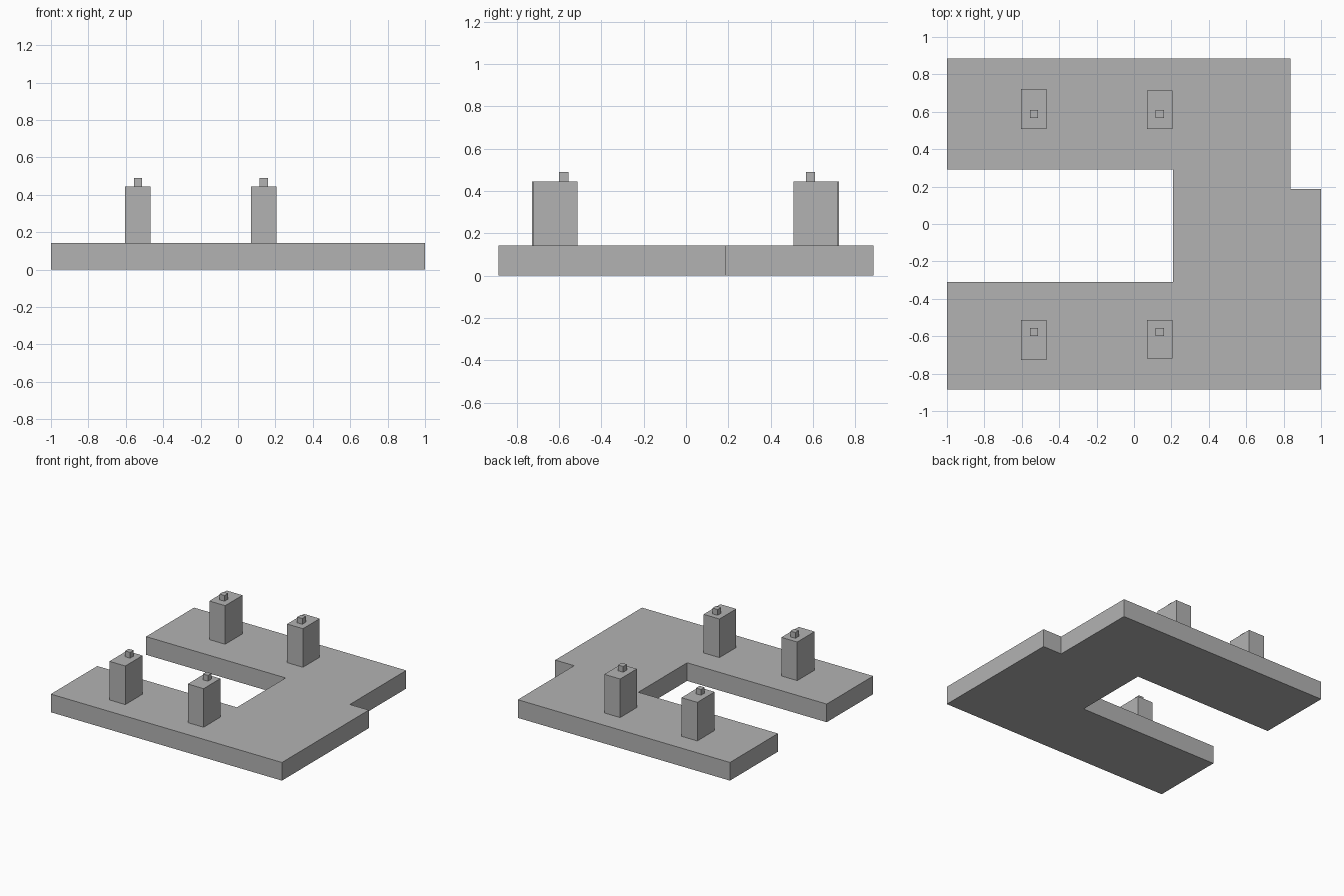
import bpy
import bmesh

default_cube = bpy.data.objects.get("Cube")
if default_cube:
    bpy.data.objects.remove(default_cube, do_unlink=True)

GREY = (0.45, 0.45, 0.45, 1.0)
grey = bpy.data.materials.new("plain_grey")
grey.use_nodes = True
grey.diffuse_color = GREY
for node in grey.node_tree.nodes:
    if node.type == "BSDF_PRINCIPLED":
        node.inputs["Base Color"].default_value = GREY


def prism(name, outline, bottom, top):
    """Extrude a counter-clockwise plan outline between two heights."""
    bm = bmesh.new()
    face = bm.faces.new([bm.verts.new((x, y, bottom)) for x, y in outline])
    result = bmesh.ops.extrude_face_region(bm, geom=[face])
    raised = [v for v in result["geom"] if isinstance(v, bmesh.types.BMVert)]
    bmesh.ops.translate(bm, verts=raised, vec=(0, 0, top - bottom))
    bmesh.ops.recalc_face_normals(bm, faces=bm.faces)
    mesh = bpy.data.meshes.new(name)
    bm.to_mesh(mesh)
    bm.free()
    mesh.materials.append(grey)
    obj = bpy.data.objects.new(name, mesh)
    bpy.context.collection.objects.link(obj)
    return obj


def box(name, x, y, width, depth, bottom, top):
    w, d = width / 2, depth / 2
    return prism(name, [(x - w, y - d), (x + w, y - d),
                        (x + w, y + d), (x - w, y + d)], bottom, top)


SLAB_TOP, BLOCK_TOP, KNOB_TOP = 0.142, 0.444, 0.489

# U-shaped slab with a stepped back left corner
prism("base_slab", [
    (-1, -0.885), (1, -0.885), (1, 0.188), (0.836, 0.188),
    (0.836, 0.885), (-1, 0.885), (-1, 0.292), (0.208, 0.292),
    (0.208, -0.311), (-1, -0.311)], 0, SLAB_TOP)

# Four upright blocks, each with a small knob set towards the centre
for side, x, depth in (("right", -0.535, 0.214), ("left", 0.138, 0.207)):
    for end, inner, knob_y, sign in (("front", -0.513, -0.578, -1),
                                     ("back", 0.508, 0.588, 1)):
        box(f"{end}_{side}_block", x, inner + sign * depth / 2,
            0.137, depth, SLAB_TOP, BLOCK_TOP)
        box(f"{end}_{side}_knob", x, knob_y, 0.044, 0.044, BLOCK_TOP, KNOB_TOP)
